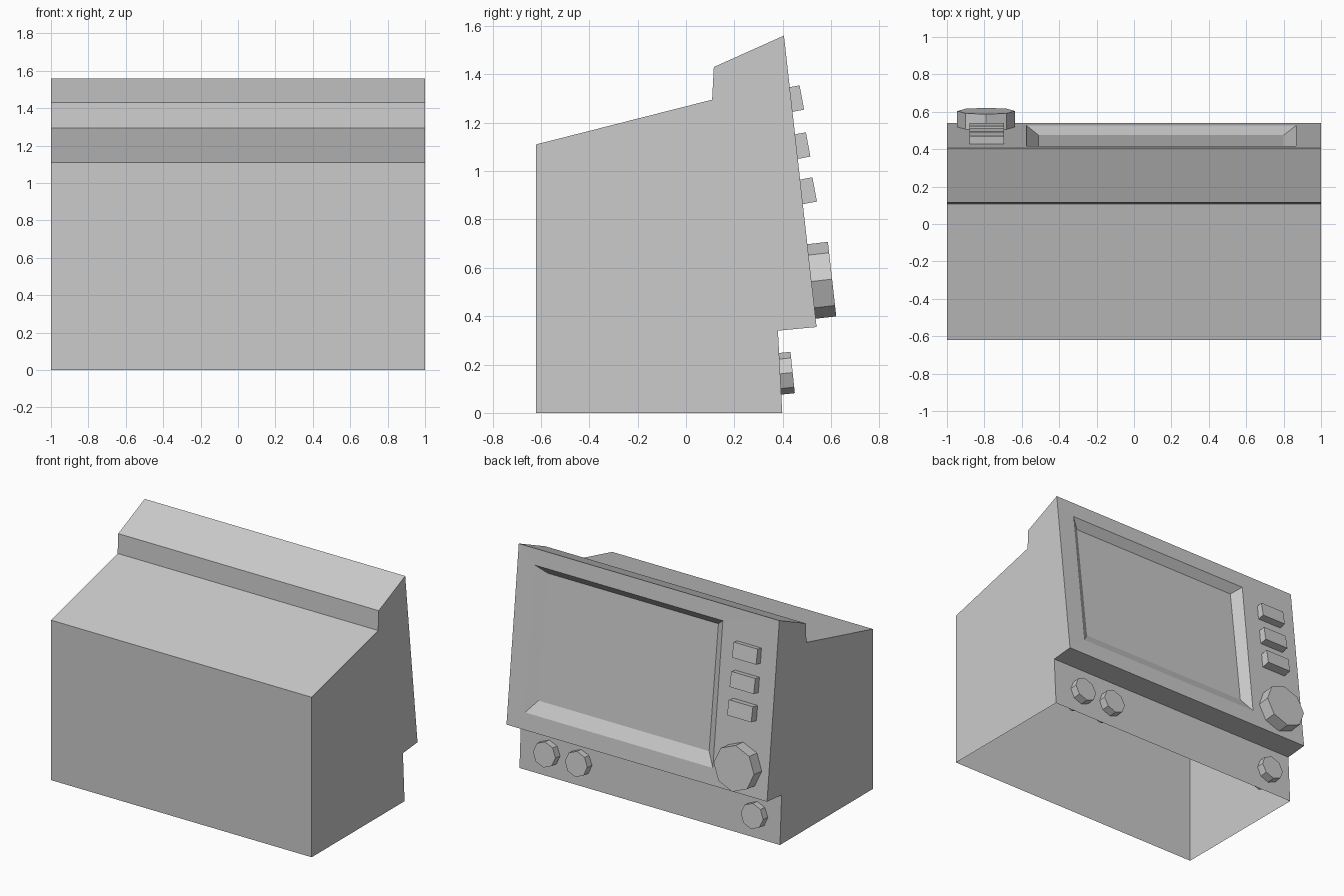
import bpy, bmesh
from math import radians, sin, cos
from mathutils import Matrix, Vector

if "Cube" in bpy.data.objects:
    bpy.data.objects.remove(bpy.data.objects["Cube"])


def finish(bm, name):
    bmesh.ops.recalc_face_normals(bm, faces=bm.faces)
    mesh = bpy.data.meshes.new(name)
    bm.to_mesh(mesh)
    bm.free()
    obj = bpy.data.objects.new(name, mesh)
    bpy.context.collection.objects.link(obj)
    return obj


def outward(tilt):
    return Vector((0, cos(radians(tilt)), sin(radians(tilt))))


# Casing: side profile (y, z) swept across x, open underneath, with sunken screen
PROFILE = [(-0.62, 0), (-0.62, 1.11), (0.108, 1.295), (0.115, 1.43),
           (0.405, 1.56), (0.54, 0.355), (0.38, 0.34), (0.398, 0)]
PANEL = 4  # profile segment that carries the screen

bm = bmesh.new()
left = [bm.verts.new((-1, y, z)) for y, z in PROFILE]
right = [bm.verts.new((1, y, z)) for y, z in PROFILE]
bm.faces.new(left)
bm.faces.new(right)
for i in range(len(PROFILE) - 1):
    if i != PANEL:
        bm.faces.new((left[i], left[i + 1], right[i + 1], right[i]))


def rect(x0, x1, top, bottom):
    return [bm.verts.new(p) for p in
            ((x0, *top), (x1, *top), (x1, *bottom), (x0, *bottom))]


# Screen: flat frame, sloped bezel, glass
outer = [left[PANEL], right[PANEL], right[PANEL + 1], left[PANEL + 1]]
rim = rect(-0.575, 0.867, (0.417, 1.45), (0.527, 0.47))
glass = rect(-0.51, 0.80, (0.373, 1.395), (0.475, 0.55))
for a, b in ((outer, rim), (rim, glass)):
    for i in range(4):
        j = (i + 1) % 4
        bm.faces.new((a[i], a[j], b[j], b[i]))
bm.faces.new(glass)
finish(bm, "casing")


# Eight-sided knobs, placed by the centre of their front face
def knob(name, x, y, z, radius, length, tilt):
    bm = bmesh.new()
    centre = Vector((x, y, z)) - outward(tilt) * length / 2
    bmesh.ops.create_cone(
        bm, cap_ends=True, segments=8, radius1=radius, radius2=radius, depth=length,
        matrix=Matrix.Translation(centre) @ Matrix.Rotation(radians(tilt - 90), 4, 'X'))
    finish(bm, name)


knob("large_dial", -0.79, 0.604, 0.553, 0.155, 0.17, 6.4)
for i, x in enumerate((0.78, 0.535, -0.815)):
    knob(f"small_knob_{i + 1}", x, 0.441, 0.167, 0.086, 0.155, 6)

# Column of three push buttons
for i, (y, z) in enumerate(((0.479, 1.304), (0.505, 1.11), (0.532, 0.924))):
    bm = bmesh.new()
    centre = Vector((-0.787, y, z)) - outward(10.5) * 0.05
    bmesh.ops.create_cube(
        bm, size=1,
        matrix=Matrix.Translation(centre) @ Matrix.Rotation(radians(10.5), 4, 'X')
        @ Matrix.Diagonal((0.185, 0.1, 0.102, 1)))
    finish(bm, f"button_{i + 1}")
